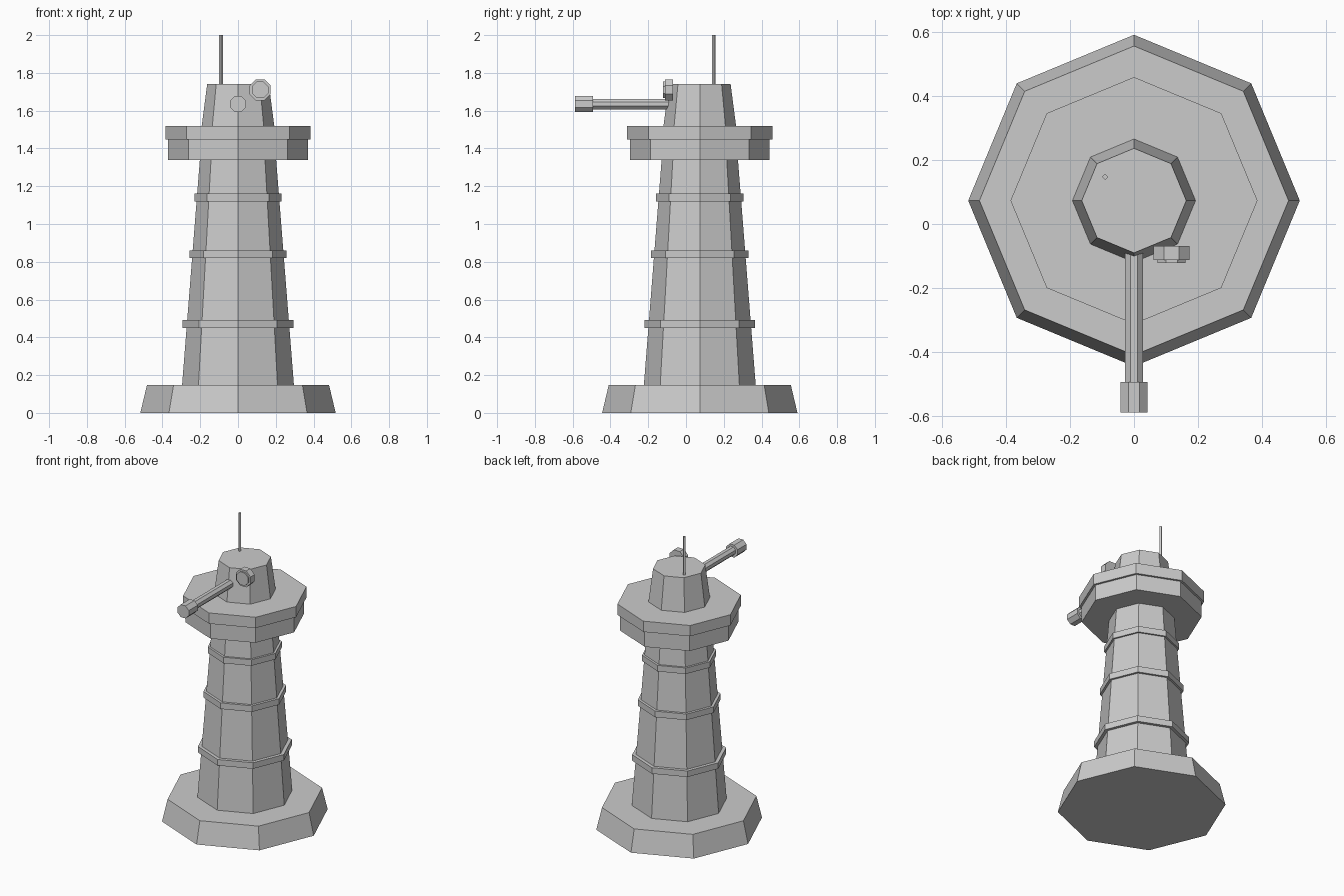
import bpy, bmesh
from math import cos, sin, pi, radians
from mathutils import Vector

if "Cube" in bpy.data.objects:
    bpy.data.objects.remove(bpy.data.objects["Cube"])

CY = 0.073  # tower axis in y


def lathe(name, origin, profile, axis='Z', sides=8, start=0.0):
    """Closed solid from (radius, position) rings along +Z or along -Y."""
    bm = bmesh.new()
    o = Vector(origin)
    rings = []
    for r, t in profile:
        ring = []
        for i in range(sides):
            a = start + 2 * pi * i / sides
            u, v = r * cos(a), r * sin(a)
            p = Vector((u, v, t)) if axis == 'Z' else Vector((u, -t, v))
            ring.append(bm.verts.new(o + p))
        rings.append(ring)
    for lo, hi in zip(rings, rings[1:]):
        for i in range(sides):
            j = (i + 1) % sides
            bm.faces.new((lo[i], lo[j], hi[j], hi[i]))
    bm.faces.new(rings[0][::-1])
    bm.faces.new(rings[-1])
    bmesh.ops.recalc_face_normals(bm, faces=bm.faces)
    mesh = bpy.data.meshes.new(name)
    bm.to_mesh(mesh)
    bm.free()
    obj = bpy.data.objects.new(name, mesh)
    bpy.context.collection.objects.link(obj)
    return obj


# Octagonal tower sections
axis = (0, CY, 0)
lathe("base", axis, [(0.517, 0), (0.482, 0.148)])
lathe("shaft", axis, [(0.296, 0.148), (0.202, 1.34)])
lathe("platform_lower", axis, [(0.37, 1.34), (0.37, 1.447)])
lathe("platform_upper", axis, [(0.385, 1.447), (0.385, 1.52)])
lathe("turret_head", axis, [(0.192, 1.52), (0.163, 1.742)])

# Bands around the shaft
for i, (r, z) in enumerate([(0.293, 0.45), (0.258, 0.82), (0.231, 1.12)]):
    lathe(f"band_{i + 1}", axis, [(r, z), (r, z + 0.041)])

# Gun barrel and muzzle, pointing forwards
half = radians(22.5)
lathe("barrel", (0, 0, 1.635), [(0.03, 0.08), (0.03, 0.495)], 'Y', 8, half)
lathe("muzzle", (0, 0, 1.635), [(0.046, 0.492), (0.046, 0.588)], 'Y', 8, half)

# Round lamp beside the barrel
lathe("lamp", (0.117, 0, 1.71),
      [(0.06, 0.068), (0.06, 0.112), (0.047, 0.112), (0.047, 0.121)], 'Y', 8, half)

# Antenna rod on the roof
lathe("antenna", (-0.09, 0.147, 0), [(0.01, 1.735), (0.01, 2.0)], sides=4)
